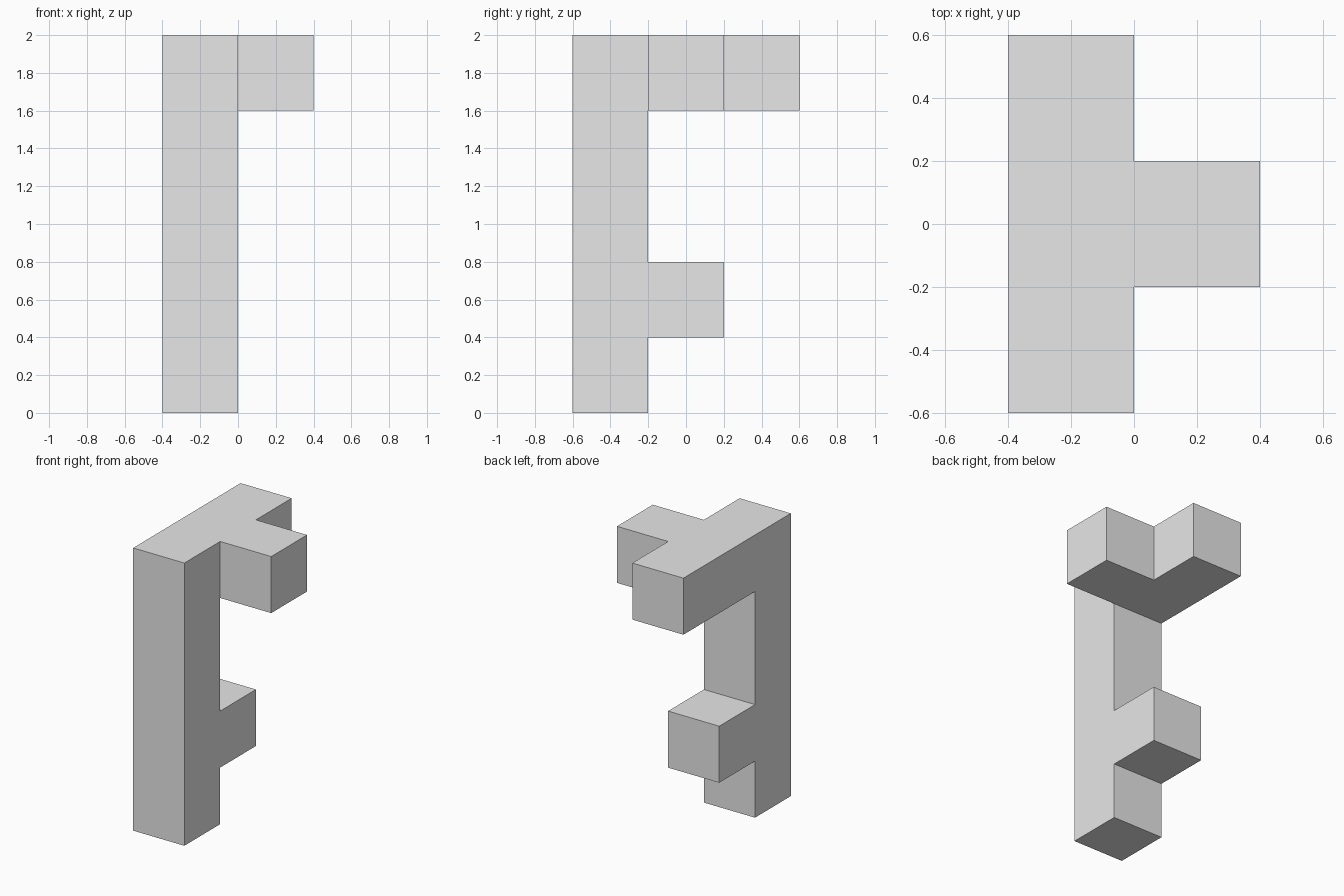
import bpy
import bmesh
from mathutils import Vector

cube = bpy.data.objects.get("Cube")
if cube:
    bpy.data.objects.remove(cube, do_unlink=True)

UNIT = 0.4

# Plain grey material
grey = bpy.data.materials.new("light grey")
grey.use_nodes = True
colour = (0.8, 0.8, 0.8, 1)
grey.diffuse_color = colour
grey.node_tree.nodes["Principled BSDF"].inputs["Base Color"].default_value = colour

bm = bmesh.new()


def face_towards(direction, centre):
    """Find the face pointing along direction whose centre is nearest."""
    bm.normal_update()
    facing = [f for f in bm.faces if f.normal.dot(direction) > 0.9]
    return min(facing, key=lambda f: (f.calc_center_median() - centre).length)


def grow(centre, direction):
    """Extrude one cube out of the face of the unit centred at centre."""
    direction = Vector(direction)
    centre = Vector(centre)
    face = face_towards(direction, centre + direction * UNIT / 2)
    new = bmesh.ops.extrude_discrete_faces(bm, faces=[face])["faces"][0]
    # Join the loose cap to its base with side walls
    rim = list(new.verts)
    base = [v.co.copy() for v in rim]
    bmesh.ops.translate(bm, verts=rim, vec=direction * UNIT)
    corners = [bm.verts.new(co) for co in base]
    for i in range(len(rim)):
        j = (i + 1) % len(rim)
        bm.faces.new((corners[i], corners[j], rim[j], rim[i]))
    bmesh.ops.remove_doubles(bm, verts=bm.verts, dist=0.001)
    return centre + direction * UNIT


UP, BACK, LEFT = (0, 0, 1), (0, 1, 0), (1, 0, 0)

# Upright post, grown cube by cube from the foot
foot = Vector((-UNIT / 2, -UNIT, UNIT / 2))
bmesh.ops.create_cube(bm, size=UNIT)
bmesh.ops.translate(bm, verts=bm.verts, vec=foot)
post = [foot]
for _ in range(4):
    post.append(grow(post[-1], UP))

# Lower peg, top arm and side branch
grow(post[1], BACK)
elbow = grow(post[4], BACK)
grow(elbow, BACK)
grow(elbow, LEFT)

# Merge flat neighbouring faces into clean planes
bmesh.ops.dissolve_limit(bm, angle_limit=0.01, verts=bm.verts, edges=bm.edges)
bmesh.ops.recalc_face_normals(bm, faces=bm.faces)

mesh = bpy.data.meshes.new("block_frame")
bm.to_mesh(mesh)
bm.free()
mesh.materials.append(grey)
frame = bpy.data.objects.new("block_frame", mesh)
bpy.context.collection.objects.link(frame)
